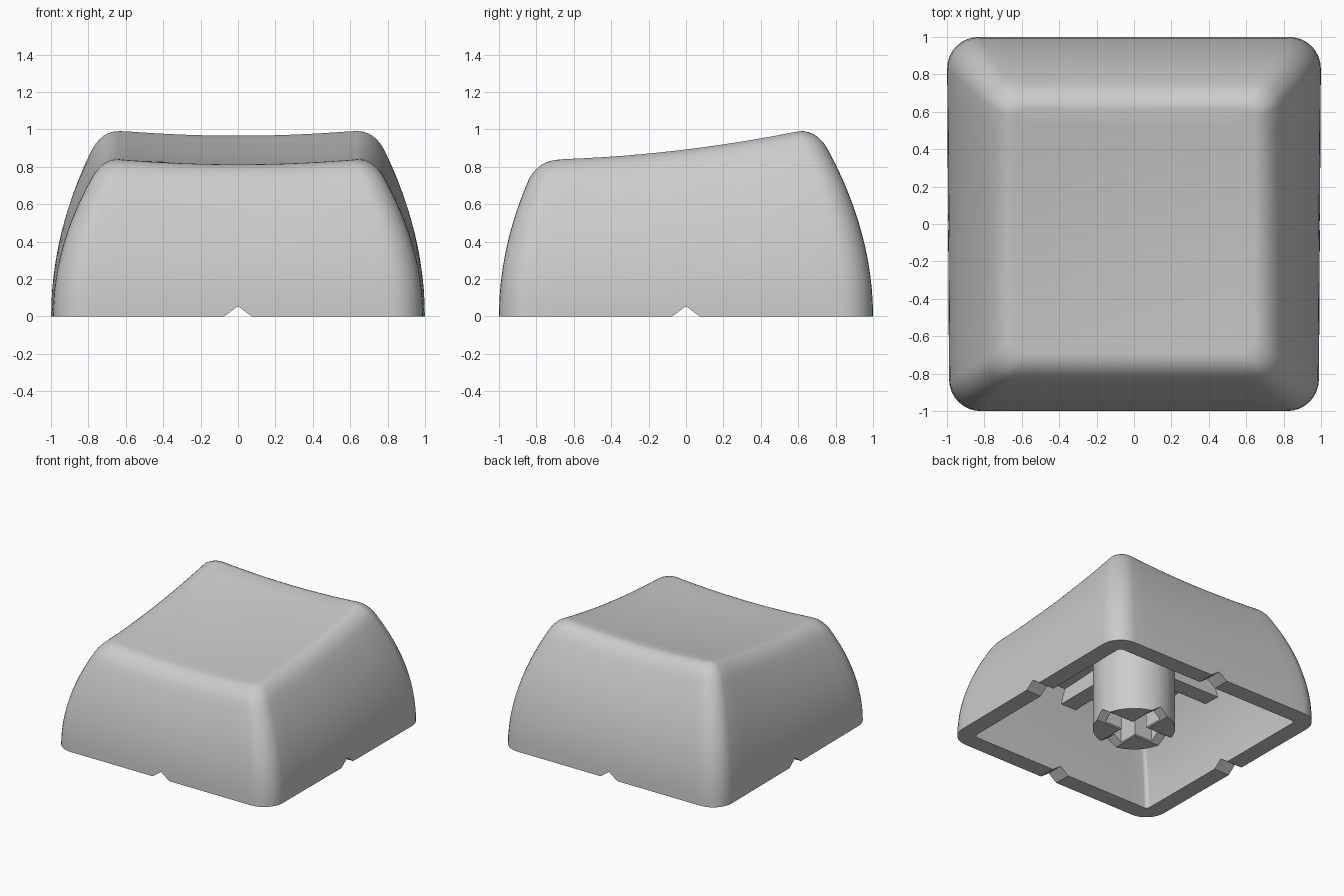
import bpy, bmesh, math
from mathutils import Matrix, Vector

if "Cube" in bpy.data.objects:
    bpy.data.objects.remove(bpy.data.objects["Cube"], do_unlink=True)

grey = bpy.data.materials.new("light_grey_plastic")
grey.use_nodes = True
grey.diffuse_color = (0.6, 0.6, 0.6, 1)
grey.node_tree.nodes["Principled BSDF"].inputs["Base Color"].default_value = (0.6, 0.6, 0.6, 1)

# Wall lean per side, wall and roof thickness
FRONT, SIDE, BACK = 0.21, 0.27, 0.30
WALL, ROOF = 0.14, 0.17


def finish(bm, name):
    bmesh.ops.recalc_face_normals(bm, faces=bm.faces[:])
    mesh = bpy.data.meshes.new(name)
    bm.to_mesh(mesh)
    bm.free()
    obj = bpy.data.objects.new(name, mesh)
    bpy.context.collection.objects.link(obj)
    mesh.materials.append(grey)
    return obj


def activate(obj):
    bpy.ops.object.select_all(action='DESELECT')
    obj.select_set(True)
    bpy.context.view_layer.objects.active = obj


def cut(obj, cutter):
    activate(obj)
    mod = obj.modifiers.new("cut", 'BOOLEAN')
    mod.operation = 'DIFFERENCE'
    mod.solver = 'EXACT'
    mod.object = cutter
    bpy.ops.object.modifier_apply(modifier=mod.name)


def smooth(obj):
    activate(obj)
    bpy.ops.object.shade_smooth_by_angle(angle=math.radians(35))


# Dished, rising top surface
def top_z(x, y):
    x = min(abs(x), 0.66)
    y = max(-0.72, min(0.62, y))
    return 0.893 + 0.122 * y + 0.066 * y * y + 0.066 * (x * x - 0.41)


# Rounded rectangle outline with its own inset on each side
def outline(front, side, back, r, arc=8, span=12):
    hx, y0, y1 = 1 - side, -1 + front, 1 - back
    corners = [(hx - r, y1 - r), (r - hx, y1 - r), (r - hx, y0 + r), (hx - r, y0 + r)]
    arcs = []
    for k, (cx, cy) in enumerate(corners):
        angles = [math.pi / 2 * (k + i / arc) for i in range(arc + 1)]
        arcs.append([Vector((cx + r * math.cos(a), cy + r * math.sin(a))) for a in angles])
    pts = []
    for k in range(4):
        pts += arcs[k]
        a, b = arcs[k][-1], arcs[(k + 1) % 4][0]
        pts += [a.lerp(b, i / span) for i in range(1, span)]
    return [(p.x * (1 + 0.006 * (p.y - 1)), p.y) for p in pts]


def add_ring(bm, pts, height):
    return [bm.verts.new((x, y, height(x, y))) for x, y in pts]


def bridge(bm, a, b):
    n = len(a)
    for i in range(n):
        j = (i + 1) % n
        bm.faces.new((a[i], a[j], b[j], b[i]))


# Close a ring with shrinking rings that follow a surface
def cap(bm, pts, ring, height, cy=-0.05, steps=7):
    for k in range(steps - 1, 0, -1):
        s = k / steps
        new = add_ring(bm, [(x * s, cy + (y - cy) * s) for x, y in pts], height)
        bridge(bm, ring, new)
        ring = new
    centre = bm.verts.new((0, cy, height(0, cy)))
    for i in range(len(ring)):
        bm.faces.new((ring[i], ring[(i + 1) % len(ring)], centre))


# Outer skin: curved walls, then a rounded shoulder, then the dish
bm = bmesh.new()
SHOULDER, ROUND = 0.88, 0.15
levels = []
for i in range(13):
    t = SHOULDER * i / 12
    levels.append((t, t * t, 0, 0.17 - 0.06 * t * t))
for i in range(1, 9):
    u = i / 8
    t = SHOULDER + (1 - SHOULDER) * (2 * u - u * u)
    extra = 2 * u * (1 - u) * 0.06 + u * u * ROUND
    levels.append((t, SHOULDER ** 2, extra, 0.124 - 0.05 * u))

ring = outer_rim = None
for t, lean, extra, r in levels:
    pts = outline(FRONT * lean + extra, SIDE * lean + extra, BACK * lean + extra, r)
    new = add_ring(bm, pts, lambda x, y: t * top_z(x, y))
    if ring:
        bridge(bm, ring, new)
    else:
        outer_rim = new
    ring = new
cap(bm, pts, ring, top_z)

# Inner skin, joined to the outer one along the bottom rim
ring = outer_rim
for i in range(11):
    u = i / 10
    lean = (0.8 * u) ** 2
    pts = outline(WALL + FRONT * lean, WALL + SIDE * lean, WALL + BACK * lean, 0.03)
    new = add_ring(bm, pts, lambda x, y: u * (top_z(x, y) - ROOF))
    bridge(bm, ring, new)
    ring = new
cap(bm, pts, ring, lambda x, y: top_z(x, y) - ROOF)
shell = finish(bm, "cap_shell")

# Stem
bm = bmesh.new()
bmesh.ops.create_cone(bm, cap_ends=True, segments=64, radius1=0.31, radius2=0.31,
                      depth=0.79, matrix=Matrix.Translation((0, 0, 0.395)))
stem = finish(bm, "stem")

# Cross socket in the stem and V notches through stem and rim
for k in range(2):
    turn = Matrix.Rotation(k * math.pi / 2, 4, 'Z')
    bm = bmesh.new()
    bmesh.ops.create_cube(bm, size=1, matrix=turn @ Matrix.Translation((0, 0, 0.16))
                          @ Matrix.Diagonal((0.456, 0.13, 0.52, 1)))
    slot = finish(bm, "slot_cutter")

    bm = bmesh.new()
    tri = [bm.verts.new(turn @ Vector((-1.2, y, z)))
           for y, z in ((-0.15, -0.055), (0.15, -0.055), (0, 0.055))]
    face = bm.faces.new(tri)
    out = bmesh.ops.extrude_face_region(bm, geom=[face])
    moved = [v for v in out["geom"] if isinstance(v, bmesh.types.BMVert)]
    bmesh.ops.translate(bm, verts=moved, vec=turn @ Vector((2.4, 0, 0)))
    notch = finish(bm, "notch_cutter")

    cut(stem, slot)
    cut(stem, notch)
    cut(shell, notch)
    for cutter in (slot, notch):
        bpy.data.objects.remove(cutter, do_unlink=True)

# Ribs from the stem to each wall, leaning in with the wall
for k, name in enumerate(("left_rib", "back_rib", "right_rib", "front_rib")):
    bm = bmesh.new()
    bmesh.ops.create_cube(bm, size=1)
    for v in bm.verts:
        upper = v.co.z > 0
        reach = 0.68 if upper else 0.81
        v.co = Vector((reach if v.co.x > 0 else 0.27, v.co.y * 0.14, 0.74 if upper else 0.53))
    bm.transform(Matrix.Rotation(k * math.pi / 2, 4, 'Z'))
    finish(bm, name)

smooth(shell)
smooth(stem)
